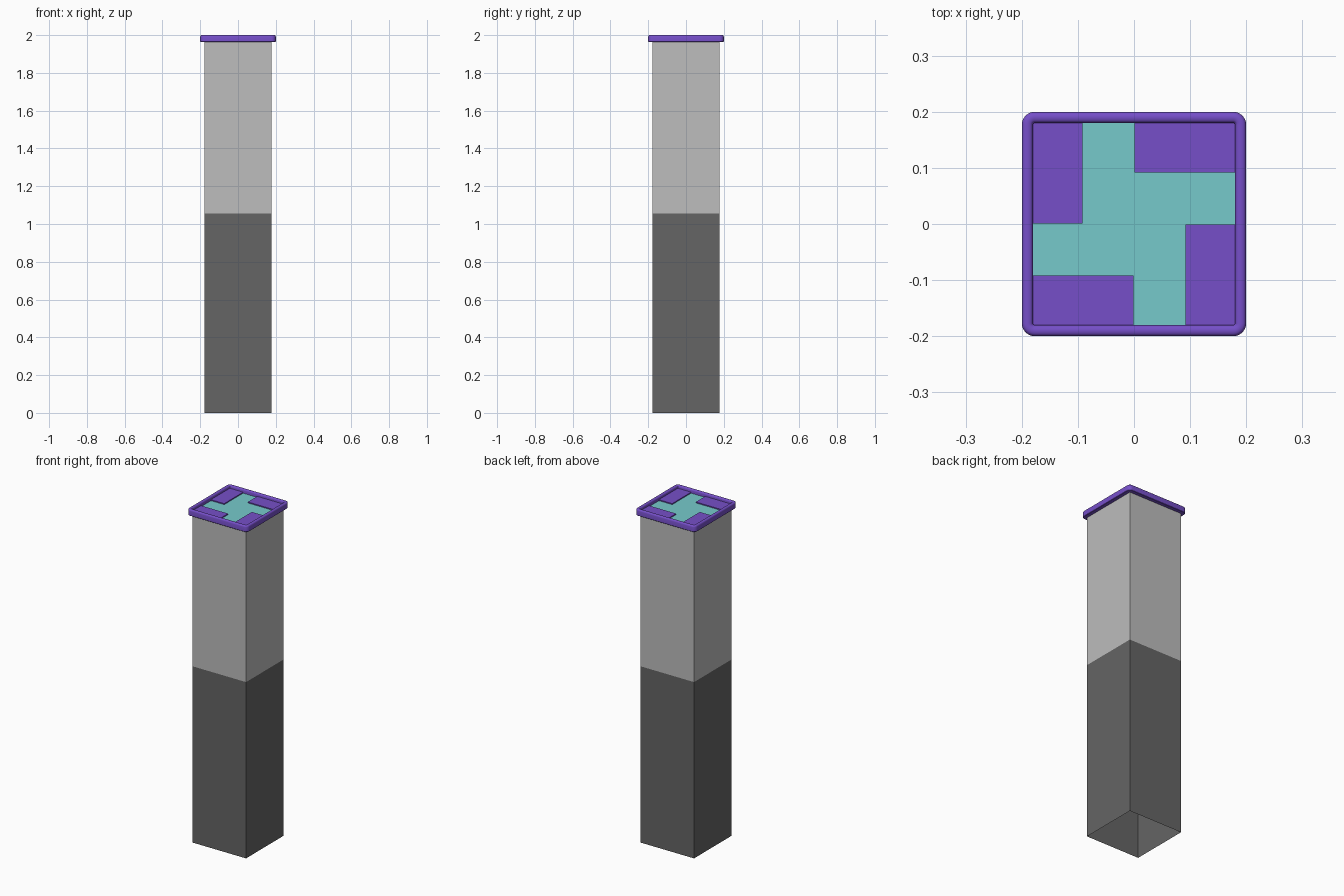
import bpy, bmesh, math

if "Cube" in bpy.data.objects:
    bpy.data.objects.remove(bpy.data.objects["Cube"])


def material(name, rgb):
    m = bpy.data.materials.new(name)
    m.diffuse_color = (*rgb, 1)
    m.use_nodes = True
    m.node_tree.nodes["Principled BSDF"].inputs["Base Color"].default_value = m.diffuse_color
    return m


DARK = material("dark grey", (0.13, 0.13, 0.13))
LIGHT = material("light grey", (0.51, 0.51, 0.51))
PURPLE = material("purple", (0.18, 0.078, 0.58))
TEAL = material("teal", (0.18, 0.59, 0.60))


def make_object(name, bm, mats, smooth=False):
    bmesh.ops.recalc_face_normals(bm, faces=bm.faces)
    mesh = bpy.data.meshes.new(name)
    bm.to_mesh(mesh)
    bm.free()
    for m in mats:
        mesh.materials.append(m)
    ob = bpy.data.objects.new(name, mesh)
    bpy.context.collection.objects.link(ob)
    if smooth:
        bpy.context.view_layer.objects.active = ob
        ob.select_set(True)
        bpy.ops.object.shade_smooth_by_angle(angle=math.radians(40))
        ob.select_set(False)
    return ob


def rounded_square(half, r, z, steps=6):
    pts = []
    for k in range(4):
        base = k * math.pi / 2
        mid = base + math.pi / 4
        cx = math.copysign(half - r, math.cos(mid))
        cy = math.copysign(half - r, math.sin(mid))
        for i in range(steps + 1):
            a = base + i / steps * math.pi / 2
            pts.append((cx + r * math.cos(a), cy + r * math.sin(a), z))
    return pts


def bridge(bm, a, b):
    n = len(a)
    return [bm.faces.new((a[i], a[(i + 1) % n], b[(i + 1) % n], b[i])) for i in range(n)]


# Hollow square post, open at the bottom, dark below and light above
H = 0.178
bm = bmesh.new()
rings = [[bm.verts.new((x, y, z)) for x, y in ((-H, -H), (H, -H), (H, H), (-H, H))]
         for z in (0, 1.055, 1.966)]
bridge(bm, rings[0], rings[1])
for f in bridge(bm, rings[1], rings[2]):
    f.material_index = 1
make_object("post", bm, [DARK, LIGHT])

# Raised rounded rim around the cap: (half width, height)
profile = [(0.178, 1.963), (0.198, 1.963), (0.2, 1.965), (0.2, 1.992),
           (0.1985, 1.9965), (0.195, 1.9995), (0.190, 2.0), (0.185, 1.9995),
           (0.1815, 1.9965), (0.180, 1.992), (0.180, 1.972)]
bm = bmesh.new()
loops = [[bm.verts.new(p) for p in rounded_square(h, max(0.003, h - 0.177), z)]
         for h, z in profile]
for a, b in zip(loops, loops[1:]):
    bridge(bm, a, b)
make_object("cap_rim", bm, [PURPLE], smooth=True)

# Teal floor of the cap
bm = bmesh.new()
bm.faces.new([bm.verts.new((x, y, 1.977)) for x, y in
              ((-0.181, -0.181), (0.181, -0.181), (0.181, 0.181), (-0.181, 0.181))])
make_object("cap_floor", bm, [TEAL])

# Four purple tiles set in a pinwheel
for k in range(4):
    bm = bmesh.new()
    bmesh.ops.create_cube(bm, size=1)
    for v in bm.verts:
        x = -0.1805 if v.co.x < 0 else -0.092
        y = 0.001 if v.co.y < 0 else 0.1805
        z = 1.976 if v.co.z < 0 else 1.983
        for _ in range(k):
            x, y = y, -x
        v.co = (x, y, z)
    make_object(f"cap_tile_{k + 1}", bm, [PURPLE])
